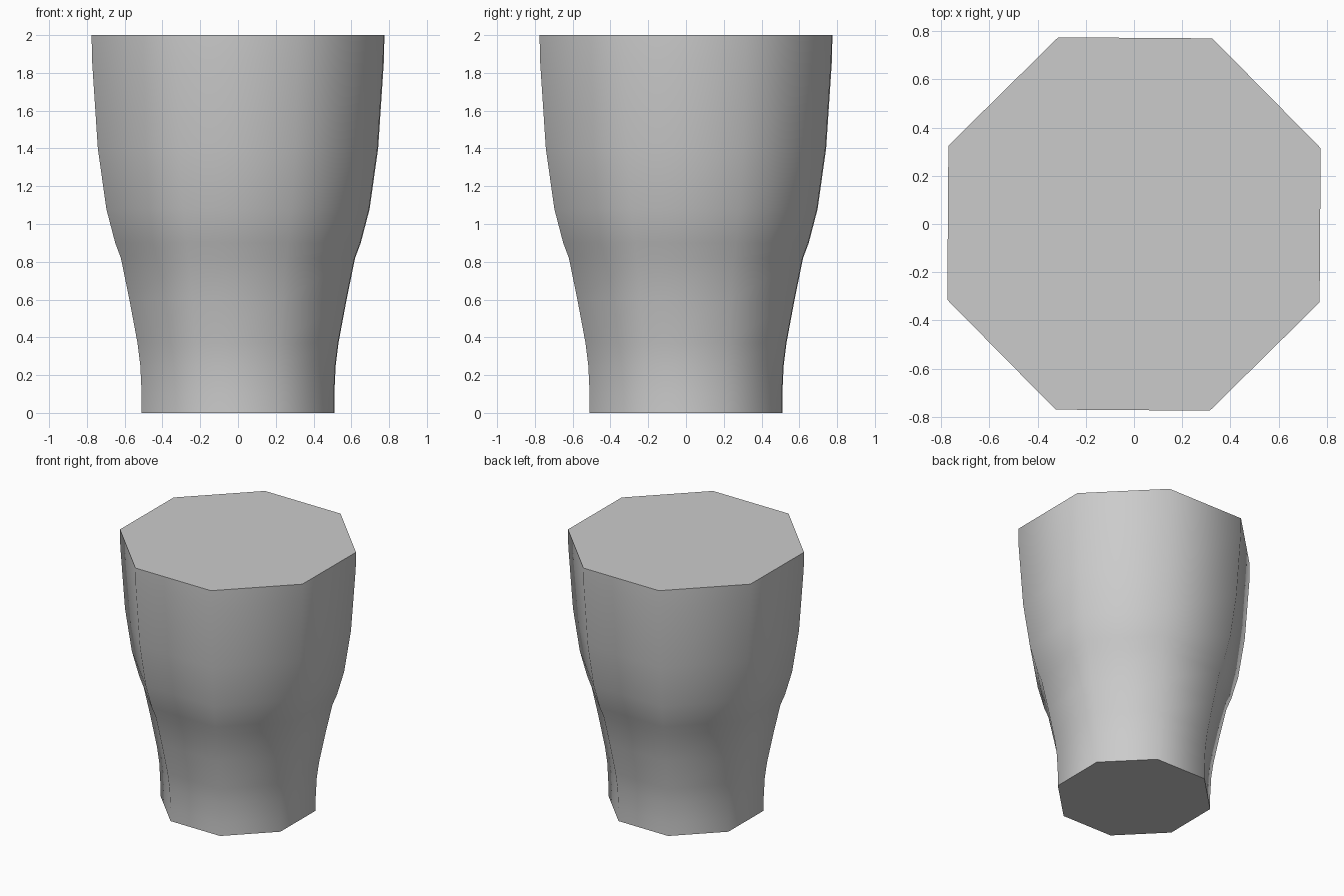
import bpy, bmesh, math

# Remove the default cube
cube = bpy.data.objects.get("Cube")
if cube:
    bpy.data.objects.remove(cube, do_unlink=True)

SIDES = 8
TURN = math.radians(22.5 - 0.4)
CORNER = 1 / math.cos(TURN)  # side distance to corner radius

# Side distance and height of each ring, bottom to top
PROFILE = [(0.51, 0), (0.51, 0.1), (0.517, 0.25), (0.532, 0.37), (0.575, 0.6),
           (0.62, 0.82), (0.65, 0.9), (0.697, 1.08), (0.742, 1.4),
           (0.773, 1.87), (0.775, 2)]

grey = bpy.data.materials.new("light grey")
grey.use_nodes = True
colour = (0.6, 0.6, 0.6, 1)
grey.diffuse_color = colour
grey.node_tree.nodes["Principled BSDF"].inputs["Base Color"].default_value = colour


def ring(bm, apothem, z):
    r = apothem * CORNER
    return [bm.verts.new((r * math.cos(TURN + math.tau * i / SIDES),
                          r * math.sin(TURN + math.tau * i / SIDES), z))
            for i in range(SIDES)]


# Tapered eight-sided cup body, closed at both ends
bm = bmesh.new()
rings = [ring(bm, a, z) for a, z in PROFILE]
for low, high in zip(rings, rings[1:]):
    for i in range(SIDES):
        j = (i + 1) % SIDES
        bm.faces.new((low[i], low[j], high[j], high[i]))
bm.faces.new(rings[0][::-1])
bm.faces.new(rings[-1])
mesh = bpy.data.meshes.new("cup_body")
bm.to_mesh(mesh)
bm.free()
mesh.materials.append(grey)
cup = bpy.data.objects.new("cup_body", mesh)
bpy.context.collection.objects.link(cup)

# Smooth sides with crisp rims
bpy.ops.object.select_all(action='DESELECT')
cup.select_set(True)
bpy.context.view_layer.objects.active = cup
bpy.ops.object.shade_smooth_by_angle(angle=math.radians(60))
